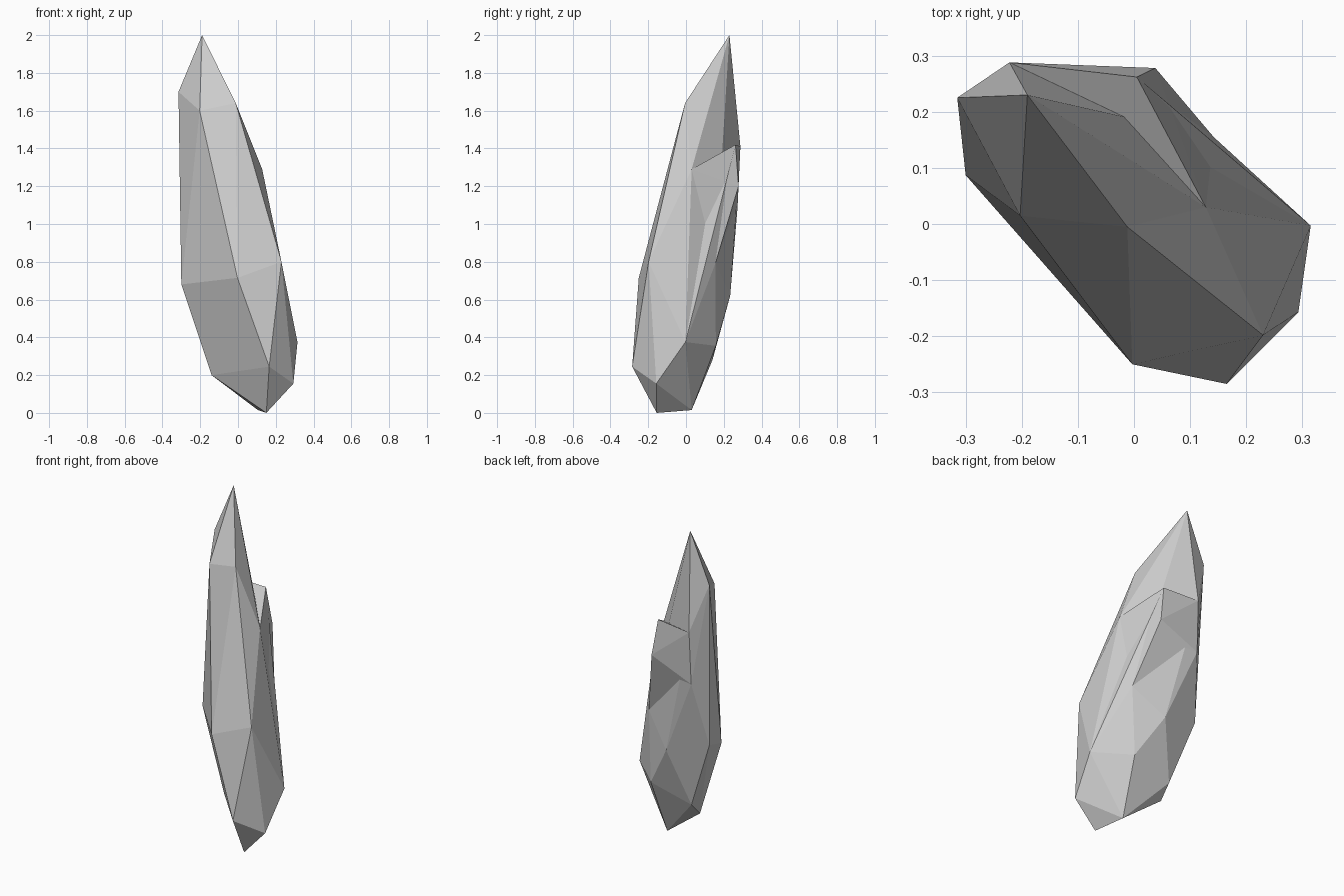
import bpy, bmesh

if "Cube" in bpy.data.objects:
    bpy.data.objects.remove(bpy.data.objects["Cube"])

# Corner points of the rock shard
P = {
    # upper spire
    'A': (-.19, .23, 2.0), 'B': (-.315, .225, 1.70), 'C': (-.203, .015, 1.60),
    'D': (-.012, -.005, 1.64), 'E': (.128, .03, 1.29), 'O': (-.222, .288, 1.41),
    # waist
    'F': (.23, -.198, .80), 'G': (-.003, -.25, .715), 'H': (-.30, .087, .68),
    'W': (-.286, .183, .70), 'S': (-.226, .273, 1.09), 'R': (.142, .155, .79),
    'V': (-.03, .234, .62),
    # foot
    'J': (.165, -.285, .245), 'K': (.293, -.157, .155), 'L': (.315, -.003, .375),
    'T': (.127, .158, .355), 'U': (-.135, .14, .28), 'I': (-.14, .065, .20),
    'M': (.15, -.155, 0), 'N': (.105, .03, .015),
    # rear ledge
    'P': (.005, .262, 1.42), 'Q': (.038, .278, 1.20),
    # inner point so the pieces overlap
    'X': (0, 0, 1.0),
}


def hull(name, keys):
    """Flat-faced convex chunk spanning the named corners."""
    bm = bmesh.new()
    for k in keys:
        bm.verts.new(P[k])
    res = bmesh.ops.convex_hull(bm, input=bm.verts)
    junk = {v for v in res['geom_interior'] + res['geom_unused']
            if isinstance(v, bmesh.types.BMVert)}
    bmesh.ops.delete(bm, geom=list(junk), context='VERTS')
    bmesh.ops.recalc_face_normals(bm, faces=bm.faces)
    me = bpy.data.meshes.new(name)
    bm.to_mesh(me)
    bm.free()
    ob = bpy.data.objects.new(name, me)
    bpy.context.collection.objects.link(ob)
    return ob


# Main spire, then the ledge chunks fused onto its back
rock = hull('rock_shard', 'ABCDEOFGHWSRVJKLTUIMN')
for name, keys in (('rear_ledge', 'OPQERSFX'), ('side_facet', 'PFLRX')):
    chunk = hull(name, keys)
    mod = rock.modifiers.new(name, 'BOOLEAN')
    mod.operation, mod.solver, mod.object = 'UNION', 'EXACT', chunk
    bpy.context.view_layer.objects.active = rock
    bpy.ops.object.modifier_apply(modifier=mod.name)
    bpy.data.objects.remove(chunk)
